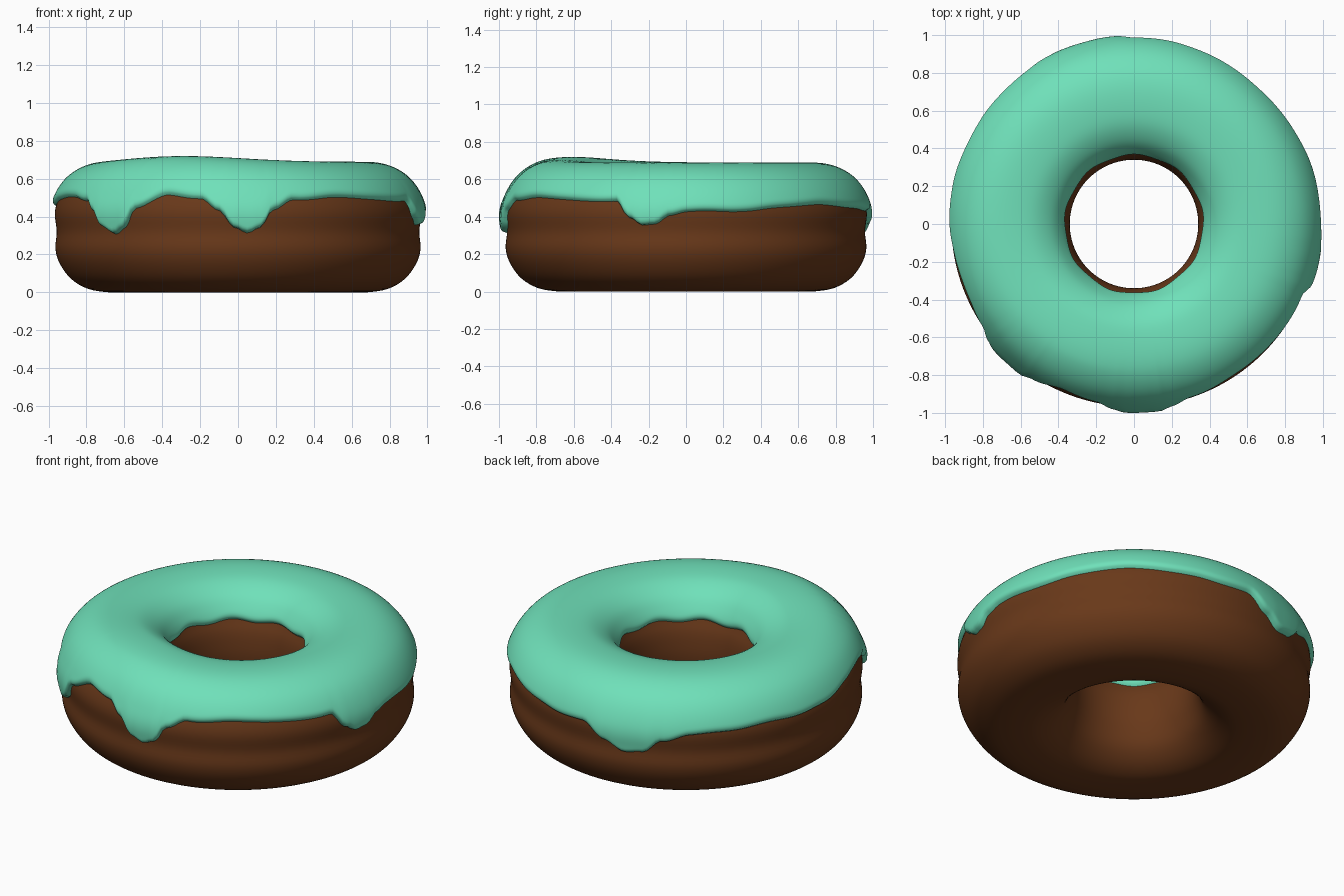
import bpy, math
from mathutils import Vector

if "Cube" in bpy.data.objects:
    bpy.data.objects.remove(bpy.data.objects["Cube"])

N = 256  # columns around the ring

# Dough cross-section (radius, height): bottom -> outer wall -> top -> hole wall
PROFILE = [(.68, 0), (.79, .018), (.88, .07), (.94, .15), (.964, .23), (.957, .32),
           (.967, .41), (.955, .475), (.92, .545), (.87, .60), (.80, .64), (.72, .659),
           (.62, .66), (.53, .645), (.455, .605), (.408, .55), (.378, .49), (.357, .44),
           (.345, .38), (.34, .30), (.35, .22), (.385, .12), (.45, .05), (.53, .01), (.61, 0)]

# Lower rim of the icing: (angle in degrees, height), dips are the drips
RIM = [(0, .425), (20, .43), (40, .46), (55, .46), (70, .44), (90, .43), (98, .36),
       (105, .30), (111, .31), (117, .39), (126, .43), (150, .45), (175, .45), (190, .49),
       (205, .505), (214, .48), (219, .42), (223, .345), (228, .31), (232, .345),
       (236, .44), (247, .515), (258, .49), (264, .43), (269, .345), (273, .315),
       (277, .34), (281, .43), (288, .49), (310, .50), (325, .48), (337, .485),
       (342, .39), (346, .35), (350, .36), (355, .41), (360, .425)]


def rim_height(deg):
    for (a, za), (b, zb) in zip(RIM, RIM[1:]):
        if a <= deg <= b:
            t = (deg - a) / (b - a)
            z = za + (zb - za) * (t * t * (3 - 2 * t))
            return z + .004 * math.sin(math.radians(deg * 17))


def smooth_profile(points, sub=8):
    """Catmull-Rom samples through the closed profile."""
    p = [Vector(q) for q in points]
    n, out = len(p), []
    for i in range(n):
        a, b, c, d = p[i - 1], p[i], p[(i + 1) % n], p[(i + 2) % n]
        if i == n - 1:                       # flat base
            out.append(b)
            continue
        for k in range(sub):
            t = k / sub
            q = (2 * b + (c - a) * t + (2 * a - 5 * b + 4 * c - d) * t * t
                 + (3 * b - a - 3 * c + d) * t ** 3) * .5
            out.append(Vector((q.x, max(q.y, 0))))
    return out


def ring_object(name, columns, closed, color):
    """Skin a list of (r, z) columns around the z axis."""
    m = len(columns[0])
    verts = [(r * math.cos(2 * math.pi * i / N), r * math.sin(2 * math.pi * i / N), z)
             for i, col in enumerate(columns) for r, z in col]
    faces = []
    for i in range(N):
        j = (i + 1) % N
        for k in range(m if closed else m - 1):
            l = (k + 1) % m
            faces.append((i * m + k, j * m + k, j * m + l, i * m + l))
    me = bpy.data.meshes.new(name)
    me.from_pydata(verts, [], faces)
    me.polygons.foreach_set("use_smooth", [True] * len(faces))
    mat = bpy.data.materials.new(name)
    mat.diffuse_color = color
    mat.use_nodes = True
    mat.node_tree.nodes["Principled BSDF"].inputs["Base Color"].default_value = mat.diffuse_color
    me.materials.append(mat)
    ob = bpy.data.objects.new(name, me)
    bpy.context.collection.objects.link(ob)
    return ob


curve = smooth_profile(PROFILE)

# Dough ring
ring_object("dough", [[(p.x, p.y) for p in curve[::2]]] * N, True, (.14, .04, .01, 1))

# Arc-length table of the profile for laying icing on it
length = [0]
for a, b in zip(curve, curve[1:]):
    length.append(length[-1] + (b - a).length)


def at(s):
    k = next((i for i in range(1, len(length)) if length[i] >= s), len(length) - 1)
    t = (s - length[k - 1]) / (length[k] - length[k - 1])
    return curve[k - 1].lerp(curve[k], t)


def arc_at_height(z, outer):
    idx = range(1, len(curve))
    for i in (idx if outer else reversed(idx)):
        lo, hi = sorted((curve[i - 1].y, curve[i].y))
        if lo <= z <= hi and hi > lo and (curve[i].x > .65) == outer:
            t = (z - curve[i - 1].y) / (curve[i].y - curve[i - 1].y)
            return length[i - 1] + t * (length[i] - length[i - 1])


# Icing: thick rounded coat from the outer rim over the top into the hole
M = 56
columns = []
for i in range(N):
    deg = 360 * i / N
    z_rim = rim_height(deg)
    s0 = arc_at_height(z_rim, True)
    s1 = arc_at_height(.495 + .008 * math.sin(math.radians(deg * 9)), False)
    drip = max(0, min(1, (.45 - z_rim) / .12))
    bump = .03 * math.exp(-((deg - 245) / 38) ** 2)
    col = []
    for k in range(M):
        u = k / (M - 1)
        u = .5 * u + .5 * (.5 - .5 * math.cos(math.pi * u))   # denser at both rims
        s = s0 + (s1 - s0) * u
        p = at(s)
        tan = (at(s + .012) - at(s - .012)).normalized()
        nrm = Vector((tan.y, -tan.x))
        d = min(s - s0, s1 - s)
        e = 1 - min(max(d, 0) / .035, 1)
        thick = .03 + .008 * drip * math.exp(-((s - s0) / .12) ** 2)
        q = p + nrm * (thick * math.sqrt(max(0, 1 - e * e)) - .002)
        top = max(0, min(1, (p.y - .5) / .15))
        col.append((q.x, q.y + bump * top))
    columns.append(col)
ring_object("icing", columns, False, (.16, .75, .49, 1))
